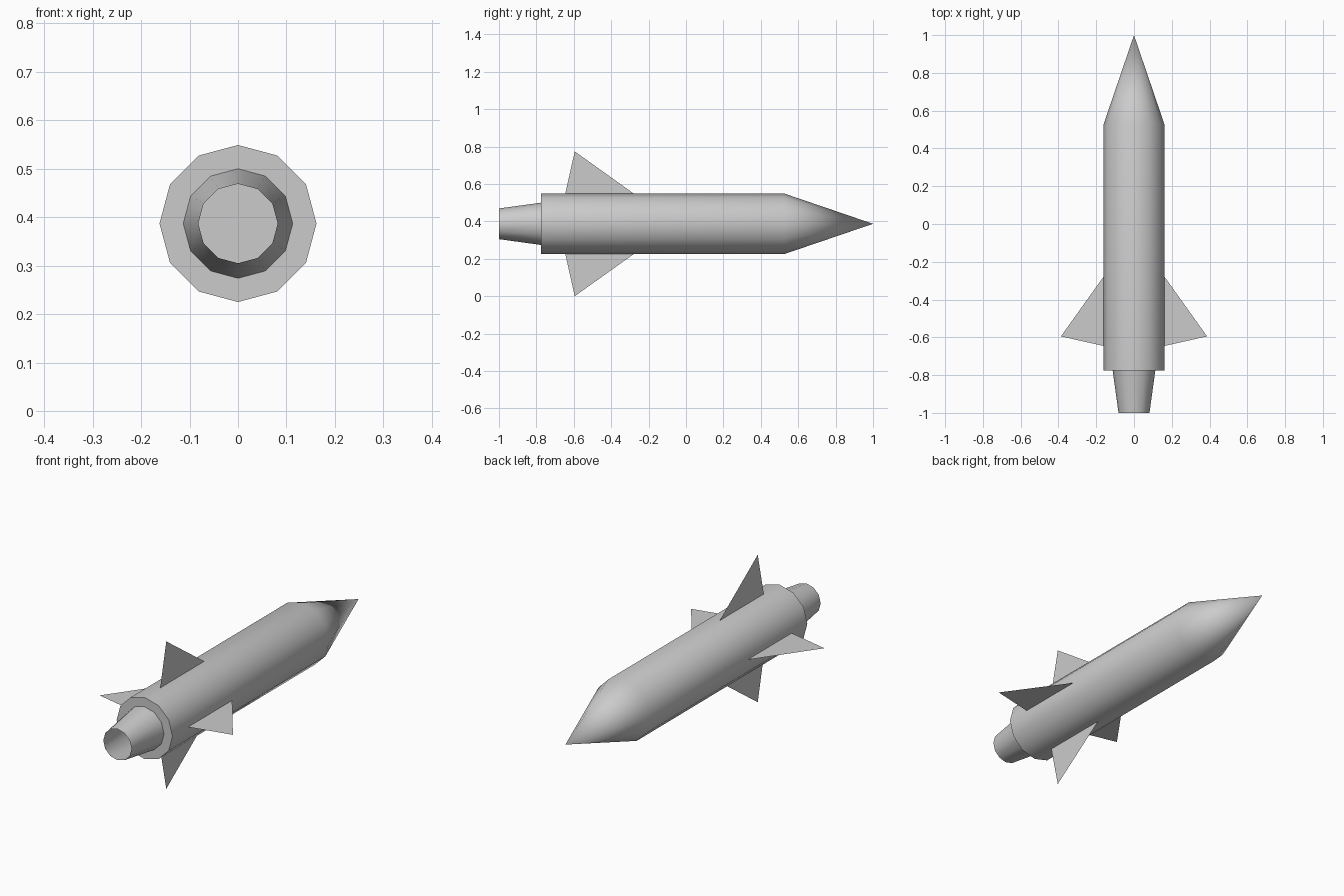
import bpy, bmesh, math
from mathutils import Vector, Matrix

cube = bpy.data.objects.get("Cube")
if cube:
    bpy.data.objects.remove(cube, do_unlink=True)

SIDES = 12
AXIS_Z = 0.387      # height of the long axis
RADIUS = 0.162
TAIL_Y = -0.775

grey = bpy.data.materials.new("light grey")
grey.use_nodes = True
colour = (0.6, 0.6, 0.6, 1)
grey.diffuse_color = colour
grey.node_tree.nodes["Principled BSDF"].inputs["Base Color"].default_value = colour


def add_object(name, bm):
    mesh = bpy.data.meshes.new(name)
    bm.to_mesh(mesh)
    bm.free()
    obj = bpy.data.objects.new(name, mesh)
    obj.location.z = AXIS_Z
    mesh.materials.append(grey)
    bpy.context.collection.objects.link(obj)
    return obj


def lathe(name, profile):
    """Turn (radius, y) points around the long axis, smooth with sharp rims."""
    bm = bmesh.new()
    verts = [bm.verts.new((0, y, r)) for r, y in profile]
    edges = [bm.edges.new(pair) for pair in zip(verts, verts[1:])]
    bmesh.ops.spin(bm, geom=verts + edges, cent=(0, 0, 0), axis=(0, 1, 0),
                   angle=math.tau, steps=SIDES, use_merge=True)
    bmesh.ops.remove_doubles(bm, verts=bm.verts, dist=1e-4)
    bmesh.ops.recalc_face_normals(bm, faces=bm.faces)
    # Open tubes have no inside, so point their faces away from the axis
    if sum(f.normal.dot(f.calc_center_median() * Vector((1, 0, 1))) for f in bm.faces) < 0:
        bmesh.ops.reverse_faces(bm, faces=bm.faces)
    obj = add_object(name, bm)
    bpy.ops.object.select_all(action="DESELECT")
    bpy.context.view_layer.objects.active = obj
    obj.select_set(True)
    bpy.ops.object.shade_smooth_by_angle(angle=math.radians(40))
    return obj


# Closed body with its pointed nose
lathe("body_and_nose", [(0, TAIL_Y), (RADIUS, TAIL_Y), (RADIUS, 0.525), (0, 1)])

# Open, tapering exhaust nozzle
lathe("nozzle", [(0.113, TAIL_Y), (0.082, -1)])

# Four thin triangular fins, rooted just inside the body
for i, side in enumerate(("top", "left", "bottom", "right")):
    bm = bmesh.new()
    corners = [(0, -0.65, 0.14), (0, -0.249, 0.14), (0, -0.595, 0.387)]
    bm.faces.new([bm.verts.new(c) for c in corners])
    bm.transform(Matrix.Rotation(i * math.pi / 2, 4, "Y"))
    add_object(side + "_fin", bm)
